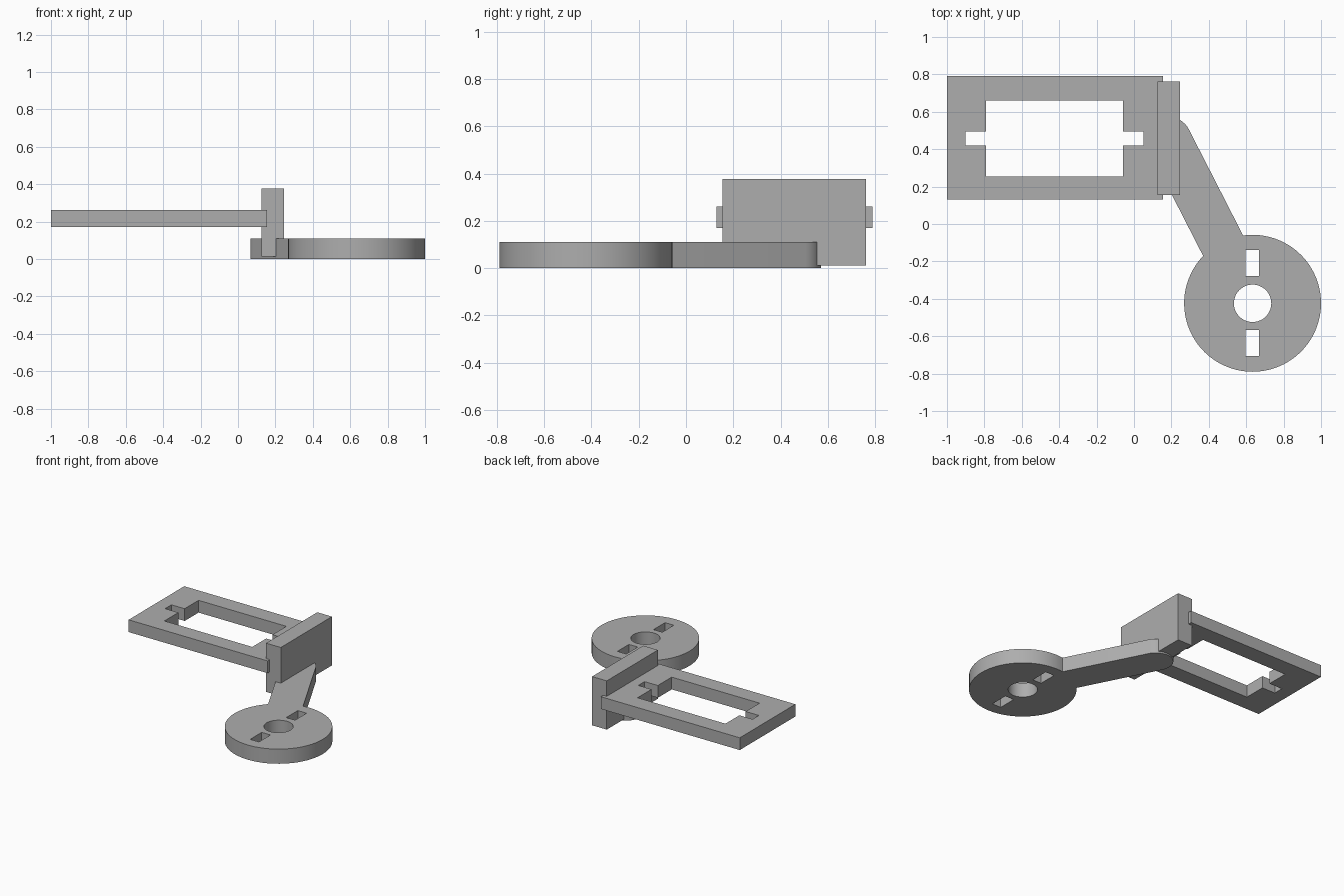
import bpy
import bmesh
from math import asin, atan2, cos, hypot, pi, sin

cube = bpy.data.objects.get("Cube")
if cube:
    bpy.data.objects.remove(cube, do_unlink=True)

grey = bpy.data.materials.new("plain grey")
grey.use_nodes = True
colour = (0.42, 0.42, 0.42, 1)
grey.diffuse_color = colour
grey.node_tree.nodes["Principled BSDF"].inputs["Base Color"].default_value = colour


def arc(centre, radius, start, end, steps):
    angles = [start + (end - start) * i / steps for i in range(steps + 1)]
    return [(centre[0] + radius * cos(a), centre[1] + radius * sin(a)) for a in angles]


def rect(x0, x1, y0, y1):
    return [(x0, y0), (x1, y0), (x1, y1), (x0, y1)]


def plate(name, outlines, z0, z1):
    """Flat plate from an outer outline followed by its holes."""
    curve = bpy.data.curves.new(name + " profile", "CURVE")
    curve.dimensions = "2D"
    curve.fill_mode = "BOTH"
    curve.extrude = (z1 - z0) / 2
    for points in outlines:
        spline = curve.splines.new("POLY")
        spline.points.add(len(points) - 1)
        for p, (x, y) in zip(spline.points, points):
            p.co = (x, y, 0, 1)
        spline.use_cyclic_u = True
    helper = bpy.data.objects.new(name + " helper", curve)
    bpy.context.collection.objects.link(helper)
    bpy.context.view_layer.update()
    evaluated = helper.evaluated_get(bpy.context.evaluated_depsgraph_get())
    mesh = bpy.data.meshes.new_from_object(evaluated)
    bpy.data.objects.remove(helper, do_unlink=True)

    # Weld the caps to the walls and set the plate at its height
    bm = bmesh.new()
    bm.from_mesh(mesh)
    bmesh.ops.remove_doubles(bm, verts=bm.verts, dist=0.0001)
    bmesh.ops.translate(bm, verts=bm.verts, vec=(0, 0, (z0 + z1) / 2))
    bmesh.ops.recalc_face_normals(bm, faces=bm.faces)
    bm.to_mesh(mesh)
    bm.free()
    mesh.materials.clear()
    mesh.materials.append(grey)
    obj = bpy.data.objects.new(name, mesh)
    bpy.context.collection.objects.link(obj)
    bpy.ops.object.select_all(action="DESELECT")
    obj.select_set(True)
    bpy.context.view_layer.objects.active = obj
    bpy.ops.object.shade_smooth_by_angle(angle=pi / 6)
    return obj


# Rectangular frame whose window has a notch at each end
left, right, low, high = -0.79, -0.06, 0.255, 0.66
notch_left, notch_right, notch_low, notch_high = -0.9, 0.05, 0.42, 0.495
window = [
    (left, low), (right, low),
    (right, notch_low), (notch_right, notch_low),
    (notch_right, notch_high), (right, notch_high),
    (right, high), (left, high),
    (left, notch_high), (notch_left, notch_high),
    (notch_left, notch_low), (left, notch_low),
]
plate("frame", [rect(-1, 0.155, 0.13, 0.79), window], 0.17, 0.262)

# Upright block joining frame and arm
plate("upright", [rect(0.125, 0.247, 0.155, 0.762)], 0.012, 0.378)

# Disc and round-ended arm in one outline, with a bore and two slots
hub, tip = (0.634, -0.424), (0.186, 0.452)
disc_radius, arm_radius = 0.366, 0.12
aim = atan2(tip[1] - hub[1], tip[0] - hub[0])
gap = asin(arm_radius / disc_radius)
outline = arc(hub, disc_radius, aim + gap, aim - gap + 2 * pi, 72)
outline += arc(tip, arm_radius, aim - pi / 2, aim + pi / 2, 24)
bore = arc(hub, 0.1, 0, 2 * pi, 48)[:-1]
slots = [rect(0.595, 0.668, y, y + 0.137) for y in (-0.277, -0.705)]
plate("disc_arm", [outline, bore] + slots, 0, 0.11)
